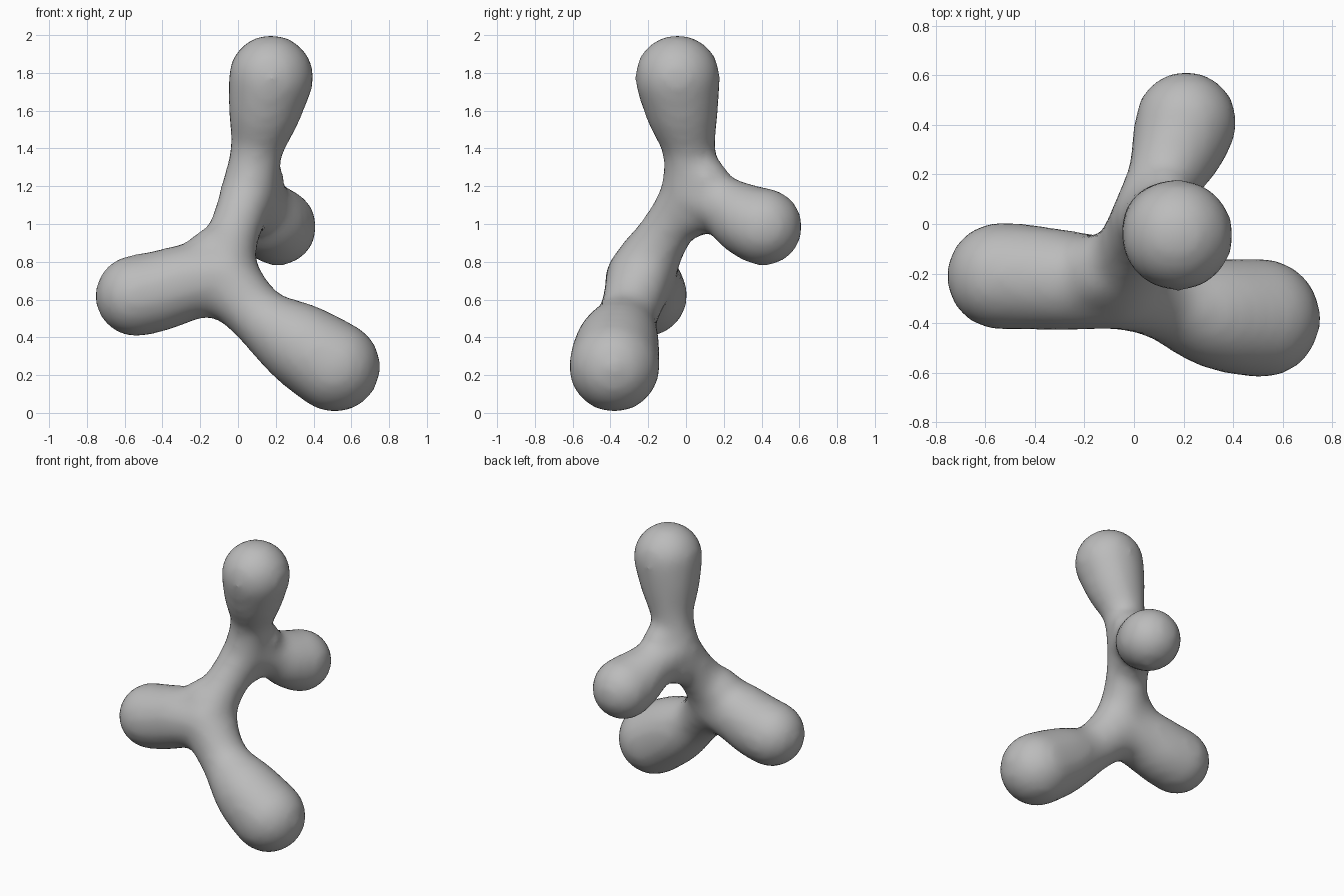
import bpy, bmesh
from mathutils import Matrix, Vector

if "Cube" in bpy.data.objects:
    bpy.data.objects.remove(bpy.data.objects["Cube"])

grey = bpy.data.materials.new("plain_grey")
grey.diffuse_color = (0.5, 0.5, 0.5, 1)
grey.use_nodes = True
grey.node_tree.nodes["Principled BSDF"].inputs["Base Color"].default_value = grey.diffuse_color

# Centre lines as (x, y, z, radius), each running from a joint to a rounded tip
upper = (0.055, 0.02, 1.17, 0.15)
lower = (-0.08, -0.24, 0.72, 0.185)
limbs = {
    "top": [upper, (0.10, 0.015, 1.40, 0.142), (0.143, -0.022, 1.61, 0.197), (0.175, -0.045, 1.776, 0.229)],
    "back": [upper, (0.13, 0.20, 1.095, 0.158), (0.18, 0.32, 1.02, 0.193), (0.21, 0.41, 0.985, 0.21)],
    "bridge": [upper, (0.00, -0.07, 1.015, 0.14), (-0.05, -0.16, 0.87, 0.152), lower],
    "left": [lower, (-0.27, -0.228, 0.69, 0.205), (-0.42, -0.215, 0.645, 0.216), (-0.54, -0.21, 0.62, 0.22)],
    "right": [lower, (0.12, -0.31, 0.505, 0.163), (0.34, -0.363, 0.355, 0.226), (0.512, -0.38, 0.245, 0.245)],
}


def spline(p, t):
    """Smooth interpolation through the control points, t in 0..1."""
    n = len(p) - 1
    i = min(int(t * n), n - 1)
    u = t * n - i
    a, b, c, d = (Vector(p[max(0, min(n, k))]) for k in (i - 1, i, i + 1, i + 2))
    return 0.5 * (2 * b + (c - a) * u + (2 * a - 5 * b + 4 * c - d) * u**2
                  + (3 * b - a - 3 * c + d) * u**3)


# Swept rounded limbs
bm = bmesh.new()
STEPS = 18
for points in limbs.values():
    for k in range(STEPS + 1):
        x, y, z, r = spline(points, k / STEPS)
        bmesh.ops.create_icosphere(bm, subdivisions=3, radius=r,
                                   matrix=Matrix.Translation((x, y, z)))

# Soft fillets in the crotches between neighbouring limbs
fillets = [((0.122, 0.105, 1.235), 0.125), ((0.045, 0.04, 1.06), 0.135),
           ((-0.12, -0.19, 0.83), 0.16), ((-0.07, -0.25, 0.645), 0.16),
           ((-0.01, -0.23, 0.70), 0.145), ((-0.19, -0.215, 0.76), 0.17)]
for centre, r in fillets:
    bmesh.ops.create_icosphere(bm, subdivisions=3, radius=r, matrix=Matrix.Translation(centre))

mesh = bpy.data.meshes.new("branching_blob")
bm.to_mesh(mesh)
bm.free()
mesh.materials.append(grey)
blob = bpy.data.objects.new("branching_blob", mesh)
bpy.context.collection.objects.link(blob)

# Fuse into one skin and melt the joints together
remesh = blob.modifiers.new("fuse", 'REMESH')
remesh.mode = 'VOXEL'
remesh.voxel_size = 0.03
remesh.use_smooth_shade = True
melt = blob.modifiers.new("melt", 'SMOOTH')
melt.factor = 0.5
melt.iterations = 14
